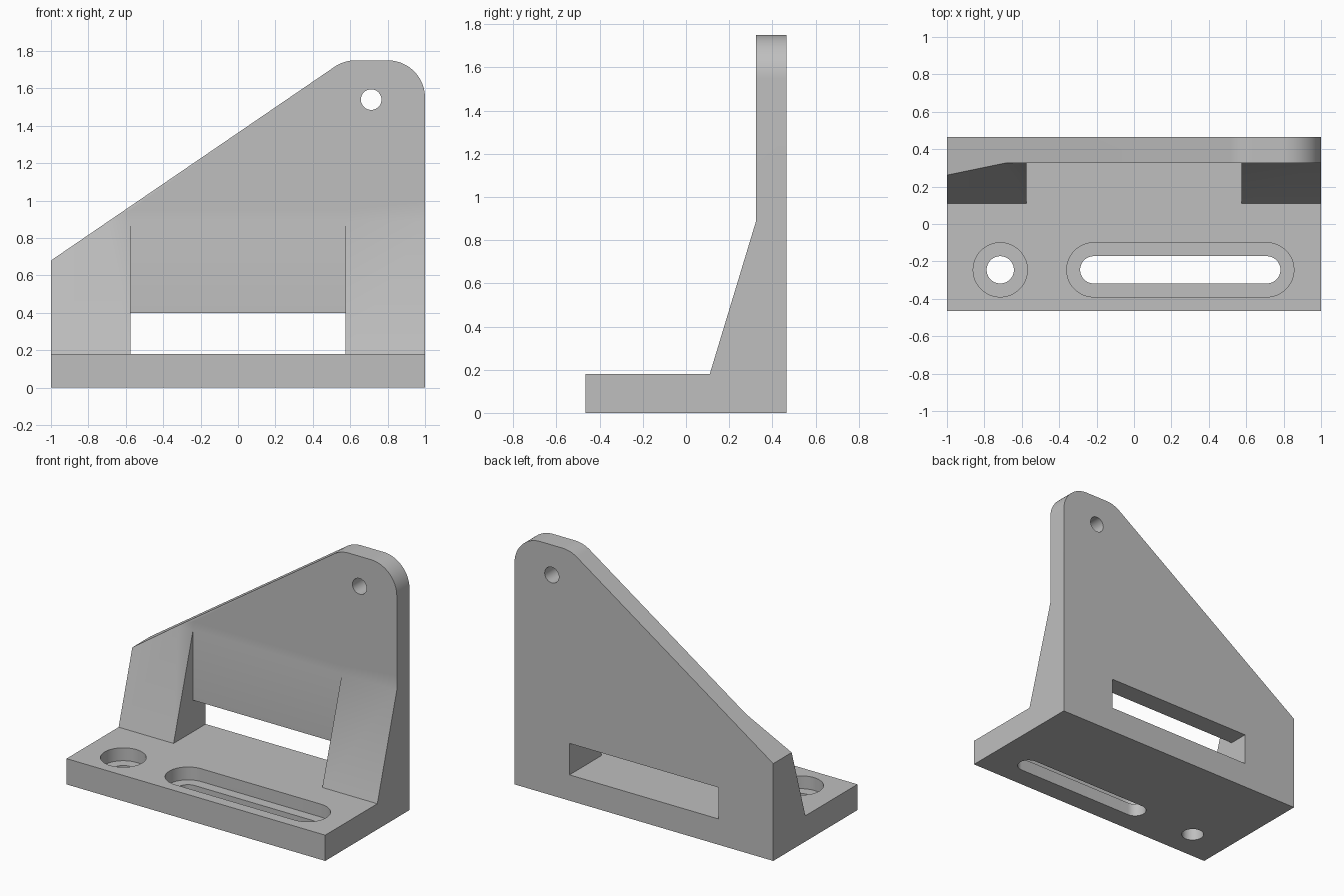
import bpy, bmesh
from math import sin, cos, pi, atan, tan
from mathutils import Vector

default = bpy.data.objects.get("Cube")
if default:
    bpy.data.objects.remove(default, do_unlink=True)

grey = bpy.data.materials.new("machined_grey")
grey.use_nodes = True
colour = (0.52, 0.52, 0.52, 1)
grey.diffuse_color = colour
grey.node_tree.nodes["Principled BSDF"].inputs["Base Color"].default_value = colour

# Overall dimensions
HALF_W, HALF_D, TOP = 1.0, 0.465, 1.75
BASE_H, WALL_Y, RIB_X = 0.18, 0.325, 0.575
FOOT_Y, RIB_TOP = 0.11, 0.89
HOLE_Y = -0.245


def prism(name, points, axis, low, high):
    """Extrude a flat outline along x, y or z from low to high."""
    place = {"x": lambda a, b, t: (t, a, b),
             "y": lambda a, b, t: (a, t, b),
             "z": lambda a, b, t: (a, b, t)}[axis]
    bm = bmesh.new()
    face = bm.faces.new([bm.verts.new(place(a, b, low)) for a, b in points])
    grown = bmesh.ops.extrude_face_region(bm, geom=[face])["geom"]
    verts = [v for v in grown if isinstance(v, bmesh.types.BMVert)]
    bmesh.ops.translate(bm, verts=verts, vec=Vector(place(0, 0, high - low)))
    bmesh.ops.recalc_face_normals(bm, faces=bm.faces)
    mesh = bpy.data.meshes.new(name)
    bm.to_mesh(mesh)
    bm.free()
    mesh.materials.append(grey)
    ob = bpy.data.objects.new(name, mesh)
    bpy.context.collection.objects.link(ob)
    return ob


def arc(cx, cy, r, start, end, steps):
    return [(cx + r * cos(start + (end - start) * i / steps),
             cy + r * sin(start + (end - start) * i / steps)) for i in range(steps + 1)]


def circle(cx, cy, r):
    return arc(cx, cy, r, 0, 2 * pi, 48)[:-1]


def slot(x1, x2, cy, r):
    return arc(x2, cy, r, -pi / 2, pi / 2, 24) + arc(x1, cy, r, pi / 2, 3 * pi / 2, 24)


def combine(target, tool, operation):
    """Apply a boolean, then discard the tool."""
    mod = target.modifiers.new(tool.name, "BOOLEAN")
    mod.operation, mod.object, mod.solver = operation, tool, "EXACT"
    bpy.context.view_layer.objects.active = target
    bpy.ops.object.modifier_apply(modifier=mod.name)
    bpy.data.objects.remove(tool, do_unlink=True)


# Side profile: base plate, sloping rib and upright wall
bracket = prism("angle_bracket", [
    (-HALF_D, 0), (HALF_D, 0), (HALF_D, TOP + 0.1), (WALL_Y, TOP + 0.1),
    (WALL_Y, RIB_TOP), (FOOT_Y, BASE_H), (-HALF_D, BASE_H)], "x", -HALF_W, HALF_W)

# Front outline: slanted top edge with two rounded corners
SHOULDER, RADIUS, PEAK_X = 0.68, 0.2, 0.567
slant = atan((TOP - SHOULDER) / (PEAK_X + HALF_W))
bend_x = PEAK_X + RADIUS * tan(slant / 2)
outline = [(-HALF_W, SHOULDER), (-HALF_W, -0.1), (HALF_W, -0.1)]
outline += arc(HALF_W - RADIUS, TOP - RADIUS, RADIUS, 0, pi / 2, 20)
outline += arc(bend_x, TOP - RADIUS, RADIUS, pi / 2, pi / 2 + slant, 10)
combine(bracket, prism("outline", outline, "y", -1, 1), "INTERSECT")

# Gap between the two ribs
combine(bracket, prism("rib_gap", [
    (0.05, BASE_H), (WALL_Y, BASE_H), (WALL_Y, RIB_TOP + 0.06)],
    "x", -RIB_X, RIB_X), "DIFFERENCE")

# Window through the wall
combine(bracket, prism("window", [
    (-RIB_X, BASE_H), (RIB_X, BASE_H), (RIB_X, 0.4), (-RIB_X, 0.4)],
    "y", 0.3, 0.6), "DIFFERENCE")

# Pin hole, counterbored bolt hole and counterbored slot
combine(bracket, prism("pin_hole", circle(0.712, 1.54, 0.055), "y", 0.2, 0.6), "DIFFERENCE")
for radius, floor in ((0.145, 0.09), (0.073, -0.1)):
    combine(bracket, prism("bolt_hole", circle(-0.715, HOLE_Y, radius),
                           "z", floor, 0.3), "DIFFERENCE")
    combine(bracket, prism("slot", slot(-0.215, 0.71, HOLE_Y, radius),
                           "z", floor, 0.3), "DIFFERENCE")

# One material slot, smooth curves with crisp edges
bracket.data.materials.clear()
bracket.data.materials.append(grey)
for poly in bracket.data.polygons:
    poly.material_index = 0
bpy.ops.object.select_all(action="DESELECT")
bracket.select_set(True)
bpy.context.view_layer.objects.active = bracket
bpy.ops.object.shade_smooth_by_angle(angle=pi / 9)
